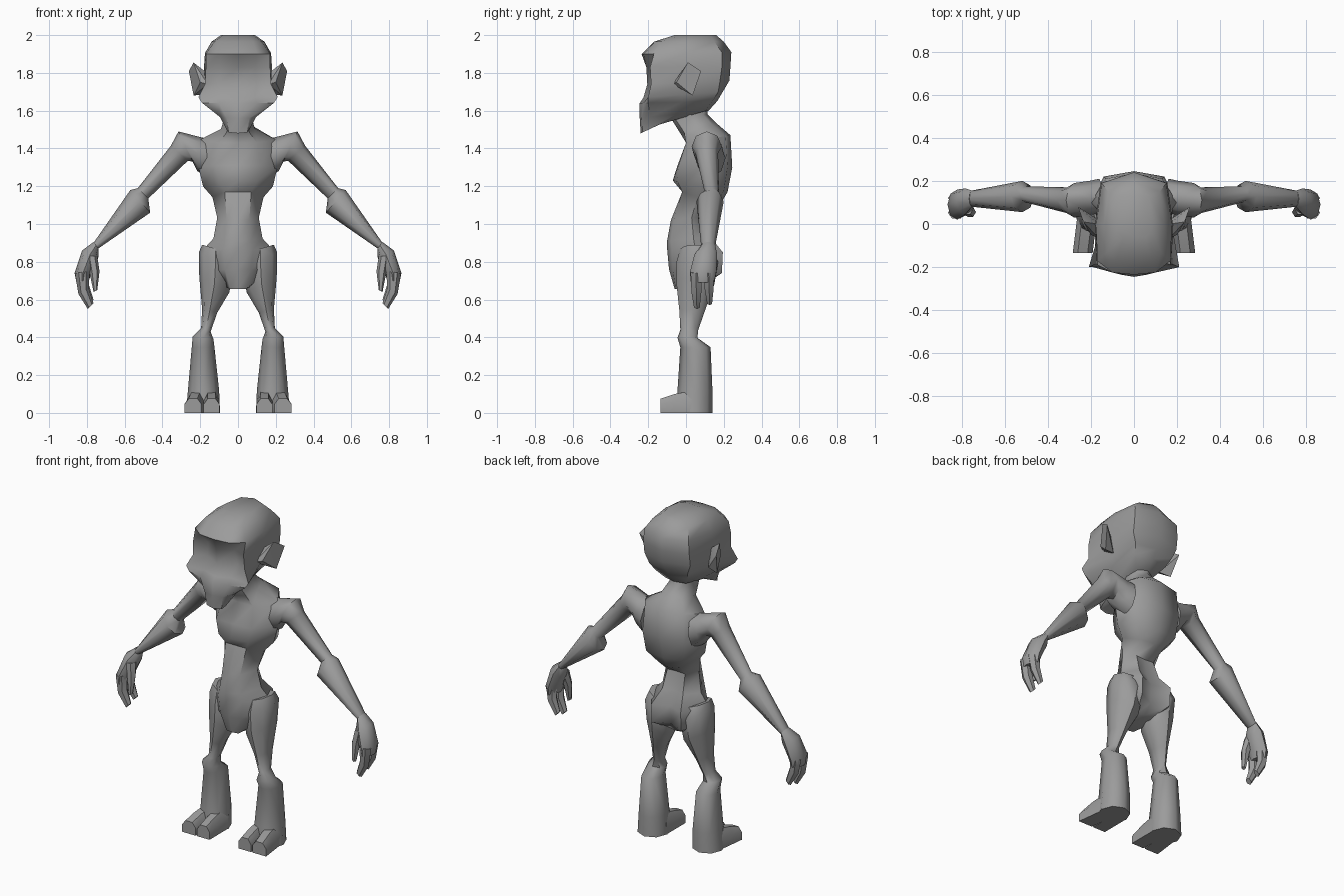
import bpy, bmesh, math
from mathutils import Vector

skin = bpy.data.materials.new("grey_skin")
skin.diffuse_color = (0.33, 0.33, 0.33, 1)


def finish(name, bm, mirror=False, angle=50):
    bmesh.ops.recalc_face_normals(bm, faces=bm.faces)
    me = bpy.data.meshes.new(name)
    bm.to_mesh(me)
    bm.free()
    me.materials.append(skin)
    ob = bpy.data.objects.new(name, me)
    bpy.context.collection.objects.link(ob)
    if mirror:
        ob.modifiers.new("mirror", 'MIRROR')
    bpy.ops.object.select_all(action='DESELECT')
    ob.select_set(True)
    bpy.context.view_layer.objects.active = ob
    bpy.ops.object.shade_smooth_by_angle(angle=math.radians(angle))
    return ob


def loft(name, rings, mirror=False, angle=50):
    """Skin a list of equal-length closed rings and cap both ends."""
    bm = bmesh.new()
    vs = [[bm.verts.new(p) for p in r] for r in rings]
    n = len(vs[0])
    for a, b in zip(vs, vs[1:]):
        for i in range(n):
            j = (i + 1) % n
            bm.faces.new((a[i], a[j], b[j], b[i]))
    bm.faces.new(vs[0])
    bm.faces.new(vs[-1])
    return finish(name, bm, mirror, angle)


def body(name, rows):
    """Rows: front z, back z, then half outline (x, y) from front to back."""
    rings = []
    for zf, zb, *half in rows:
        y0, y1 = half[0][1], half[-1][1]
        def z(y):
            t = min(1, max(0, (y - y0) / (y1 - y0)))
            return zf + (zb - zf) * t
        ring = [(x, y, z(y)) for x, y in half]
        ring += [(-x, y, z(y)) for x, y in half[-2:0:-1]]
        rings.append(ring)
    return loft(name, rings)


def limb(name, rows, sides=8, angle=50):
    """Rows: outer x, z, inner x, z, front y, back y."""
    rings = []
    for xo, zo, xi, zi, y0, y1 in rows:
        c = Vector(((xo + xi) / 2, (y0 + y1) / 2, (zo + zi) / 2))
        a = Vector((xo - xi, 0, zo - zi)) / 2
        b = Vector((0, (y1 - y0) / 2, 0))
        ring = []
        for k in range(sides):
            t = 2 * math.pi * k / sides
            ring.append(c + a * math.cos(t) + b * math.sin(t))
        rings.append(ring)
    return loft(name, rings, True, angle)


# Torso from crotch to neck
body("torso", [
    (.655, .68, (0, -.06), (.04, -.055), (.06, 0), (.05, .08), (0, .10)),
    (.76, .74, (0, -.09), (.07, -.07), (.17, .02), (.10, .19), (0, .14)),
    (.87, .85, (0, -.10), (.08, -.075), (.19, .05), (.10, .195), (0, .15)),
    (.91, .93, (0, -.10), (.07, -.08), (.13, .04), (.07, .13), (0, .11)),
    (1.02, 1.04, (0, -.08), (.06, -.065), (.11, .03), (.06, .095), (0, .09)),
    (1.17, 1.10, (0, -.02), (.07, -.02), (.135, .06), (.08, .16), (0, .18)),
    (1.23, 1.17, (0, -.07), (.10, -.045), (.185, .08), (.13, .20), (0, .22)),
    (1.31, 1.30, (0, -.045), (.12, -.04), (.21, .09), (.14, .22), (0, .245)),
    (1.43, 1.47, (0, 0), (.10, 0), (.20, .10), (.13, .21), (0, .235)),
    (1.48, 1.53, (0, -.03), (.06, -.01), (.09, .06), (.07, .14), (0, .165)),
    (1.56, 1.58, (0, -.08), (.05, -.06), (.07, .02), (.05, .09), (0, .115)),
    (1.63, 1.65, (0, -.08), (.05, -.06), (.07, .02), (.05, .09), (0, .115)),
])

# Head with pointed cheeks, sunken eye sockets and a narrow jaw
body("head", [
    (1.48, 1.55, (0, -.24), (.05, -.23), (.06, -.20), (.06, -.14), (.05, -.10), (0, -.09)),
    (1.56, 1.60, (0, -.245), (.06, -.235), (.095, -.19), (.08, -.05), (.07, .10), (0, .12)),
    (1.64, 1.65, (0, -.245), (.10, -.225), (.19, -.20), (.13, -.02), (.11, .14), (0, .165)),
    (1.67, 1.70, (0, -.225), (.09, -.195), (.21, -.20), (.155, -.02), (.13, .17), (0, .195)),
    (1.74, 1.76, (0, -.205), (.10, -.15), (.175, -.185), (.175, 0), (.155, .18), (0, .23)),
    (1.83, 1.83, (0, -.21), (.09, -.16), (.17, -.19), (.18, 0), (.155, .19), (0, .235)),
    (1.90, 1.91, (0, -.235), (.10, -.225), (.17, -.17), (.175, 0), (.15, .19), (0, .24)),
    (1.965, 1.965, (0, -.17), (.08, -.165), (.125, -.13), (.14, 0), (.12, .15), (0, .20)),
    (2.0, 2.0, (0, -.06), (.05, -.06), (.08, -.03), (.09, .02), (.07, .13), (0, .16)),
])

# Ears
bm = bmesh.new()
for p in [(.16, -.07, 1.74), (.165, .02, 1.69), (.165, 0, 1.80), (.235, .01, 1.855),
          (.26, .08, 1.81), (.235, .035, 1.68), (.20, -.05, 1.75)]:
    bm.verts.new(p)
bmesh.ops.convex_hull(bm, input=bm.verts)
finish("ears", bm, True, 30)

# Arms from chest to wrist
limb("arms", [
    (.15, 1.45, .17, 1.25, .05, .21),
    (.20, 1.46, .215, 1.28, .04, .20),
    (.315, 1.49, .24, 1.33, .03, .19),
    (.355, 1.415, .265, 1.335, .05, .17),
    (.53, 1.19, .475, 1.135, .10, .175),
    (.57, 1.18, .465, 1.06, .055, .20),
    (.765, .90, .74, .87, .08, .155),
])

# Hands: palm, two curled fingers and a thumb
limb("palms", [
    (.765, .905, .738, .87, .08, .155),
    (.825, .86, .74, .82, .045, .165),
    (.865, .74, .775, .745, .02, .16),
    (.855, .69, .79, .70, .025, .15),
])
for name, y0, y1, dz in (("front_fingers", .02, .085, 0), ("back_fingers", .09, .15, .02)):
    limb(name, [
        (.863, .74, .785, .75, y0, y1),
        (.845, .63 + dz, .79, .66 + dz, y0 + .005, y1),
        (.795, .55 + dz, .765, .58 + dz, y0 + .02, y1 - .01),
    ], 6)
limb("thumbs", [
    (.80, .83, .745, .83, .04, .11),
    (.785, .74, .733, .75, .03, .08),
    (.765, .64, .745, .65, .03, .06),
], 6)

# Legs from hip to ankle
limb("legs", [
    (.19, .89, .05, .85, -.03, .14),
    (.207, .85, .03, .75, -.05, .17),
    (.205, .72, .045, .64, -.05, .15),
    (.19, .55, .11, .53, -.035, .10),
    (.195, .45, .145, .43, -.03, .065),
    (.24, .405, .13, .39, -.045, .06),
    (.245, .345, .125, .35, -.03, .13),
    (.265, .12, .10, .12, -.045, .14),
    (.275, 0, .095, 0, -.05, .14),
])

# Two blunt toes per foot, each skinned from back to front
for name, x0, x1, w in (("outer_toes", .215, .238, .046), ("inner_toes", .14, .140, .042)):
    rings = []
    for t, y, h in ((0, .05, .12), (.6, -.06, .10), (1, -.135, .075)):
        x = x0 + (x1 - x0) * t
        rings.append([(x - w, y, 0), (x + w, y, 0), (x + w, y, h * .6),
                      (x + w * .5, y, h), (x - w * .5, y, h), (x - w, y, h * .6)])
    loft(name, rings, True, 40)
